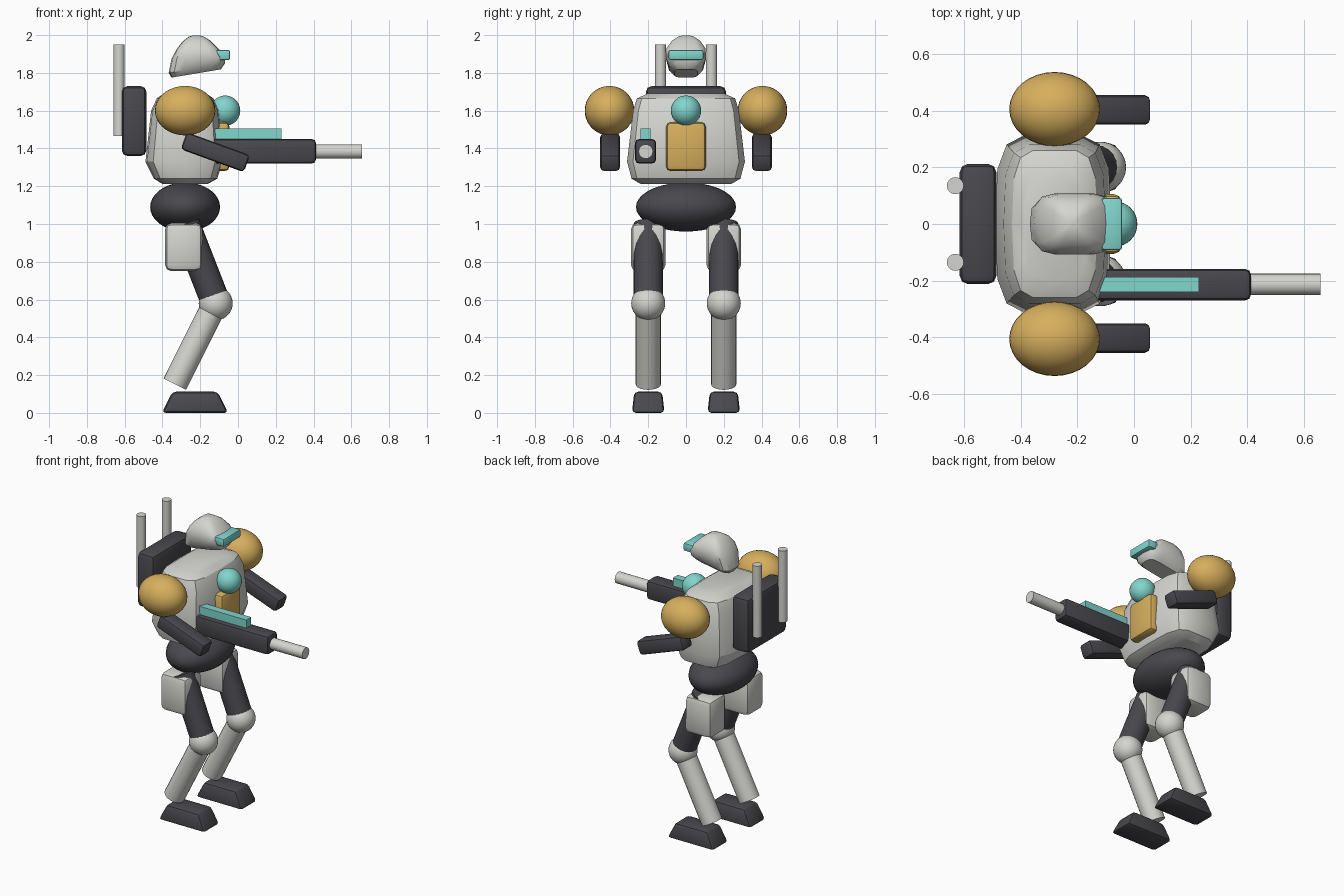
import bpy, bmesh, math
from mathutils import Vector

if "Cube" in bpy.data.objects:
    bpy.data.objects.remove(bpy.data.objects["Cube"])


def material(name, rgb):
    m = bpy.data.materials.new(name)
    m.diffuse_color = (*rgb, 1)
    m.use_nodes = True
    m.node_tree.nodes["Principled BSDF"].inputs["Base Color"].default_value = m.diffuse_color
    return m


GREY = material("light grey", (0.66, 0.66, 0.63))
DARK = material("charcoal", (0.065, 0.065, 0.075))
GOLD = material("gold", (0.68, 0.43, 0.11))
TEAL = material("teal", (0.22, 0.67, 0.61))


def finish(obj, name, mat, angle=30):
    obj.name = name
    obj.data.materials.append(mat)
    bpy.ops.object.select_all(action='DESELECT')
    obj.select_set(True)
    bpy.context.view_layer.objects.active = obj
    bpy.ops.object.shade_smooth_by_angle(angle=math.radians(angle))
    return obj


def from_bmesh(bm, name, mat, angle=30):
    bmesh.ops.recalc_face_normals(bm, faces=bm.faces)
    me = bpy.data.meshes.new(name)
    bm.to_mesh(me)
    bm.free()
    obj = bpy.data.objects.new(name, me)
    bpy.context.collection.objects.link(obj)
    return finish(obj, name, mat, angle)


def box(name, mat, lo, hi, bevel=0.0, top=(1, 1), tilt=0, segments=2):
    """Bevelled box between two corners, optional top taper and pitch."""
    lo, hi = Vector(lo), Vector(hi)
    size = hi - lo
    bm = bmesh.new()
    bmesh.ops.create_cube(bm, size=1)
    for v in bm.verts:
        t = top if v.co.z > 0 else (1, 1)
        v.co = Vector((v.co.x * size.x * t[0], v.co.y * size.y * t[1], v.co.z * size.z))
    if bevel:
        bmesh.ops.bevel(bm, geom=bm.edges[:], offset=bevel, segments=segments,
                        profile=0.5, affect='EDGES')
    obj = from_bmesh(bm, name, mat)
    obj.location = (lo + hi) / 2
    obj.rotation_euler.y = math.radians(tilt)
    return obj


def ball(name, mat, centre, radii):
    bpy.ops.mesh.primitive_uv_sphere_add(segments=32, ring_count=18, radius=1, location=centre)
    obj = bpy.context.object
    obj.scale = radii
    return finish(obj, name, mat, 40)


def rod(name, mat, a, b, r, sides=20):
    a, b = Vector(a), Vector(b)
    bpy.ops.mesh.primitive_cylinder_add(vertices=sides, radius=r, depth=(b - a).length,
                                        location=(a + b) / 2)
    obj = bpy.context.object
    obj.rotation_euler = (b - a).to_track_quat('Z', 'Y').to_euler()
    return finish(obj, name, mat)


# Rounded-rectangle outline (one quadrant, mirrored) used by the lofted shells
QUAD = [(1, 0), (0.96, 0.62), (0.8, 0.9), (0.5, 1)]


def outline():
    pts = list(QUAD) + [(0, 1)]
    half = pts + [(-x, y) for x, y in reversed(pts[:-1])]
    return half + [(x, -y) for x, y in reversed(half[1:-1])]


def loft(name, mat, rings, angle):
    """rings: z, back x, front x, half width, rise of front over centre."""
    bm = bmesh.new()
    loops = []
    for z, x0, x1, hy, rise in rings:
        cx, hx = (x0 + x1) / 2, (x1 - x0) / 2
        loops.append([bm.verts.new((cx + px * hx, py * hy, z + px * rise)) for px, py in outline()])
    n = len(loops[0])
    for a, b in zip(loops, loops[1:]):
        for i in range(n):
            j = (i + 1) % n
            bm.faces.new((a[i], a[j], b[j], b[i]))
    bm.faces.new(loops[0])
    bm.faces.new(loops[-1])
    return from_bmesh(bm, name, mat, angle)


# Torso and waist
loft("torso", GREY, [
    (1.212, -0.40, -0.16, 0.24, 0),
    (1.24, -0.445, -0.11, 0.288, 0),
    (1.33, -0.49, -0.08, 0.312, 0),
    (1.60, -0.46, -0.10, 0.28, 0),
    (1.665, -0.43, -0.13, 0.26, 0),
    (1.692, -0.39, -0.17, 0.20, 0)], 30)
ball("waist", DARK, (-0.28, 0, 1.09), (0.185, 0.265, 0.13))

# Head and visor
loft("head", GREY, [
    (1.797, -0.352, -0.09, 0.06, 0.022),
    (1.825, -0.367, -0.07, 0.09, 0.025),
    (1.88, -0.352, -0.07, 0.107, 0.005),
    (1.93, -0.322, -0.105, 0.103, 0),
    (1.97, -0.29, -0.145, 0.075, 0),
    (1.992, -0.26, -0.18, 0.042, 0),
    (1.999, -0.235, -0.205, 0.015, 0)], 35)
box("visor", TEAL, (-0.115, -0.092, 1.868), (-0.042, 0.092, 1.922), 0.01)

# Chest details
ball("chest_core", TEAL, (-0.068, 0, 1.60), (0.08, 0.08, 0.08))
box("chest_plate", GOLD, (-0.13, -0.105, 1.28), (-0.045, 0.105, 1.54), 0.025)

# Backpack and antennas
box("backpack", DARK, (-0.615, -0.212, 1.36), (-0.485, 0.212, 1.73), 0.03)

# Gun
box("gun_body", DARK, (-0.20, -0.27, 1.32), (0.413, -0.158, 1.45), 0.022)
rod("gun_barrel", GREY, (0.38, -0.213, 1.384), (0.657, -0.213, 1.384), 0.038)
box("gun_rail", TEAL, (-0.13, -0.24, 1.44), (0.23, -0.187, 1.505))

# Paired parts
for side, s in (("right", -1), ("left", 1)):
    y = 0.2 * s
    rod(side + "_antenna", GREY, (-0.63, 0.135 * s, 1.465), (-0.63, 0.135 * s, 1.95), 0.03, 16)
    ball(side + "_shoulder", GOLD, (-0.28, 0.405 * s, 1.60), (0.16, 0.131, 0.131))
    ya = 0.402 * s
    box(side + "_forearm", DARK, (-0.298, ya - 0.052, 1.332), (0.058, ya + 0.052, 1.428),
        0.02, tilt=20)
    # Legs
    rod(side + "_thigh", DARK, (-0.28, y, 1.0), (-0.12, y, 0.59), 0.078)
    box(side + "_hip_armour", GREY, (-0.387, y - 0.092, 0.75), (-0.188, y + 0.092, 1.005), 0.035)
    ball(side + "_knee", GREY, (-0.118, y, 0.58), (0.09, 0.09, 0.09))
    rod(side + "_shin", GREY, (-0.12, y, 0.58), (-0.335, y, 0.152), 0.067)
    box(side + "_foot", DARK, (-0.403, y - 0.086, 0), (-0.052, y + 0.086, 0.112),
        0.02, top=(0.68, 0.86))
